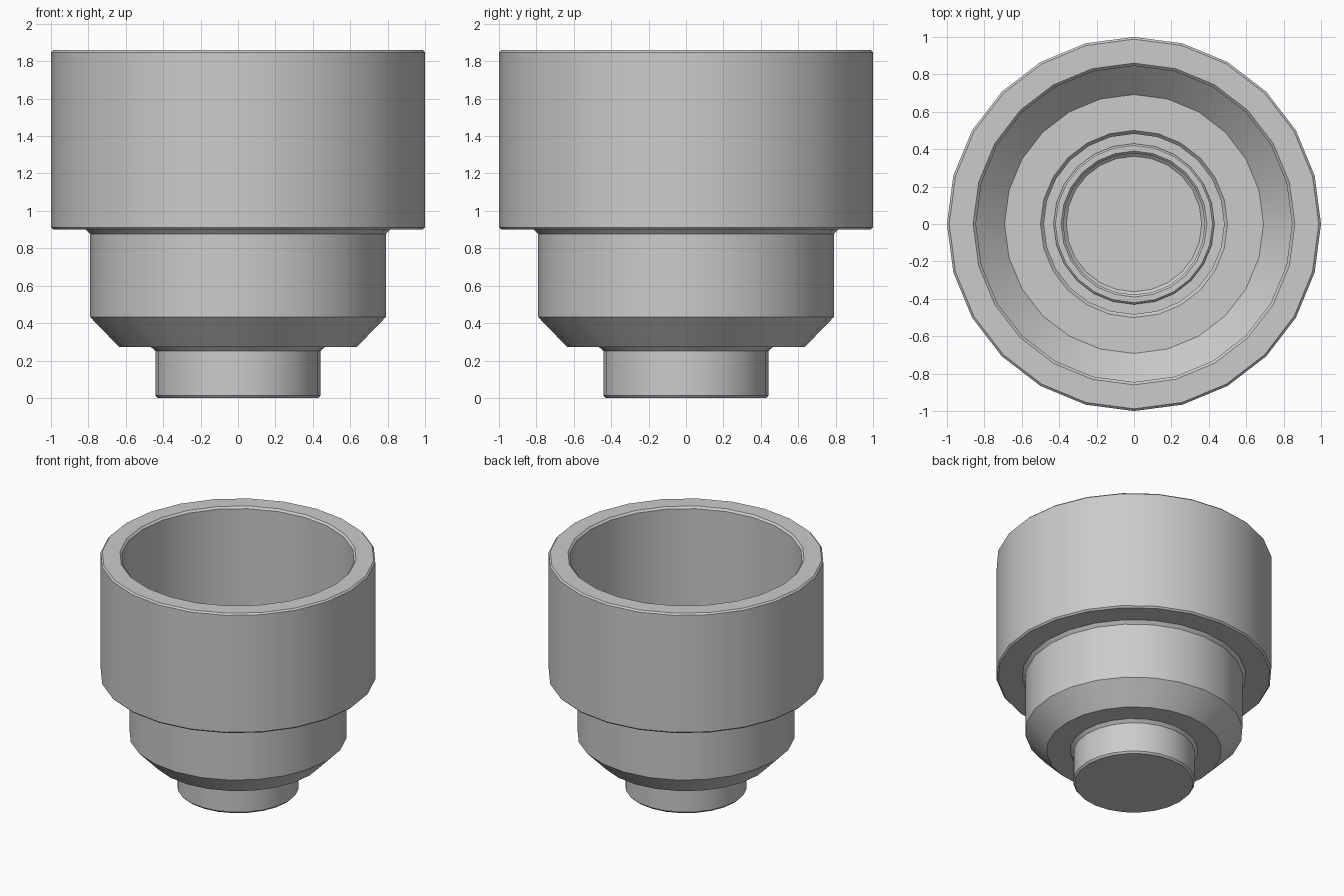
import bpy
import bmesh
from math import cos, sin, pi, radians

if "Cube" in bpy.data.objects:
    bpy.data.objects.remove(bpy.data.objects["Cube"])

SIDES = 24

# Half section: outside from the base upward, then down the inside
profile = [
    (0.43, 0.0), (0.442, 0.014), (0.442, 0.25), (0.465, 0.272),      # stem
    (0.635, 0.272), (0.79, 0.432), (0.79, 0.876), (0.813, 0.9),      # chamfered body
    (0.988, 0.9), (1.0, 0.912), (1.0, 1.848), (0.988, 1.86),         # wide upper collar
    (0.86, 1.86), (0.845, 1.845), (0.845, 1.03), (0.692, 0.88),      # rim, bore, sloped foot
    (0.5, 0.88), (0.482, 0.86), (0.482, 0.82), (0.43, 0.82),         # floor and groove
    (0.43, 0.85), (0.42, 0.86), (0.39, 0.86), (0.378, 0.848),        # raised ring
    (0.378, 0.78), (0.362, 0.765),                                   # central recess
]


def lathe(name, points):
    bm = bmesh.new()
    rings = [[bm.verts.new((r * cos(2 * pi * i / SIDES), r * sin(2 * pi * i / SIDES), z))
              for i in range(SIDES)] for r, z in points]
    for a, b in zip(rings, rings[1:]):
        for i in range(SIDES):
            j = (i + 1) % SIDES
            bm.faces.new((a[i], a[j], b[j], b[i]))
    # Close the underside and the bottom of the recess
    bm.faces.new(rings[0][::-1])
    bm.faces.new(rings[-1])
    mesh = bpy.data.meshes.new(name)
    bm.to_mesh(mesh)
    bm.free()
    obj = bpy.data.objects.new(name, mesh)
    bpy.context.collection.objects.link(obj)
    bpy.context.view_layer.objects.active = obj
    obj.select_set(True)
    bpy.ops.object.shade_smooth_by_angle(angle=radians(30))
    return obj


lathe("stepped_cup", profile)
